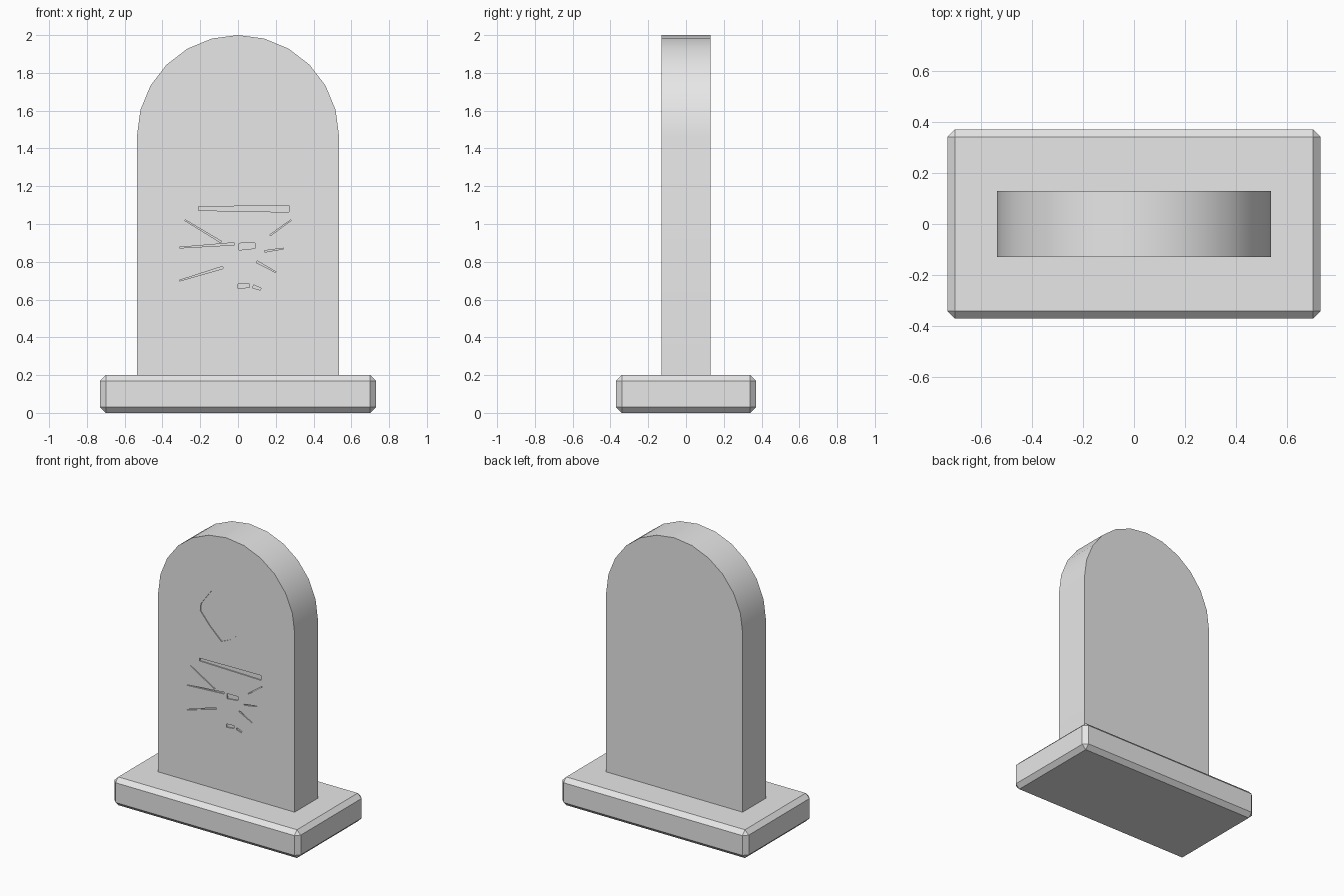
import bpy, bmesh, math
from mathutils import Vector

if "Cube" in bpy.data.objects:
    bpy.data.objects.remove(bpy.data.objects["Cube"])

stone = bpy.data.materials.new("grey stone")
stone.diffuse_color = (0.8, 0.8, 0.8, 1)
stone.use_nodes = True
stone.node_tree.nodes["Principled BSDF"].inputs["Base Color"].default_value = stone.diffuse_color

HALF_W, FRONT, SPRING, TOP_R = 0.535, -0.13, 1.465, 0.535


def finish(name, bm):
    bmesh.ops.recalc_face_normals(bm, faces=bm.faces)
    mesh = bpy.data.meshes.new(name)
    bm.to_mesh(mesh)
    bm.free()
    mesh.materials.append(stone)
    ob = bpy.data.objects.new(name, mesh)
    bpy.context.collection.objects.link(ob)
    return ob


def prism(bm, profile, y0, y1):
    """Extrude an outline in the xz plane from y0 to y1."""
    face = bm.faces.new([bm.verts.new((x, y0, z)) for x, z in profile])
    out = bmesh.ops.extrude_face_region(bm, geom=[face])
    verts = [g for g in out["geom"] if isinstance(g, bmesh.types.BMVert)]
    bmesh.ops.translate(bm, verts=verts, vec=(0, y1 - y0, 0))


def stroke(a, b, w0, w1):
    """Tapered straight stroke as an outline in the xz plane."""
    a, b = Vector(a), Vector(b)
    d = (b - a).normalized()
    n = Vector((-d.y, d.x))
    return [a + n * w0, b + n * w1, b - n * w1, a - n * w0]


# Chamfered plinth
bm = bmesh.new()
bmesh.ops.create_cube(bm, size=1)
bmesh.ops.scale(bm, vec=(1.46, 0.74, 0.19), verts=bm.verts)
bmesh.ops.translate(bm, vec=(0, 0, 0.105), verts=bm.verts)
for v in bm.verts:
    v.co.z = 0.2 if v.co.z > 0.1 else 0.0
bmesh.ops.bevel(bm, geom=bm.edges[:], offset=0.03, segments=1, affect='EDGES')
finish("plinth", bm)

# Round-topped slab
bm = bmesh.new()
arch = [(TOP_R * math.cos(math.pi * i / 12), SPRING + TOP_R * math.sin(math.pi * i / 12))
        for i in range(13)]
prism(bm, [(-HALF_W, 0.19), (HALF_W, 0.19)] + arch, FRONT, -FRONT)
slab = finish("slab", bm)

# Shallow carving: medallion, long bar and worn strokes
medallion = [(-0.04, 1.255), (0.03, 1.285), (0.12, 1.355), (0.2, 1.43), (0.2, 1.475),
             (0.11, 1.59), (0.0, 1.635), (-0.12, 1.59), (-0.2, 1.48), (-0.205, 1.43), (-0.13, 1.34)]
strokes = [((-0.21, 1.082), (0.27, 1.08), 0.01, 0.017),
           ((-0.28, 1.02), (-0.09, 0.905), 0.002, 0.004),
           ((0.17, 0.94), (0.28, 1.02), 0.003, 0.002),
           ((-0.31, 0.875), (-0.02, 0.895), 0.002, 0.006),
           ((0.005, 0.88), (0.09, 0.885), 0.018, 0.014),
           ((0.14, 0.855), (0.24, 0.87), 0.004, 0.002),
           ((0.1, 0.8), (0.2, 0.745), 0.005, 0.002),
           ((-0.31, 0.7), (-0.08, 0.77), 0.002, 0.006),
           ((0.0, 0.67), (0.06, 0.675), 0.012, 0.01),
           ((0.08, 0.67), (0.12, 0.655), 0.008, 0.006)]
bm = bmesh.new()
prism(bm, medallion, FRONT - 0.02, FRONT + 0.006)
for s in strokes:
    prism(bm, stroke(*s), FRONT - 0.02, FRONT + 0.008)
cutter = finish("carving_cutter", bm)
cutter.hide_render = True
cutter.hide_viewport = True

# Cut the carving into the slab
mod = slab.modifiers.new("carving", 'BOOLEAN')
mod.operation = 'DIFFERENCE'
mod.solver = 'EXACT'
mod.object = cutter
bpy.context.view_layer.objects.active = slab
slab.select_set(True)
bpy.ops.object.modifier_apply(modifier=mod.name)
bpy.ops.object.shade_smooth_by_angle(angle=math.radians(30))
